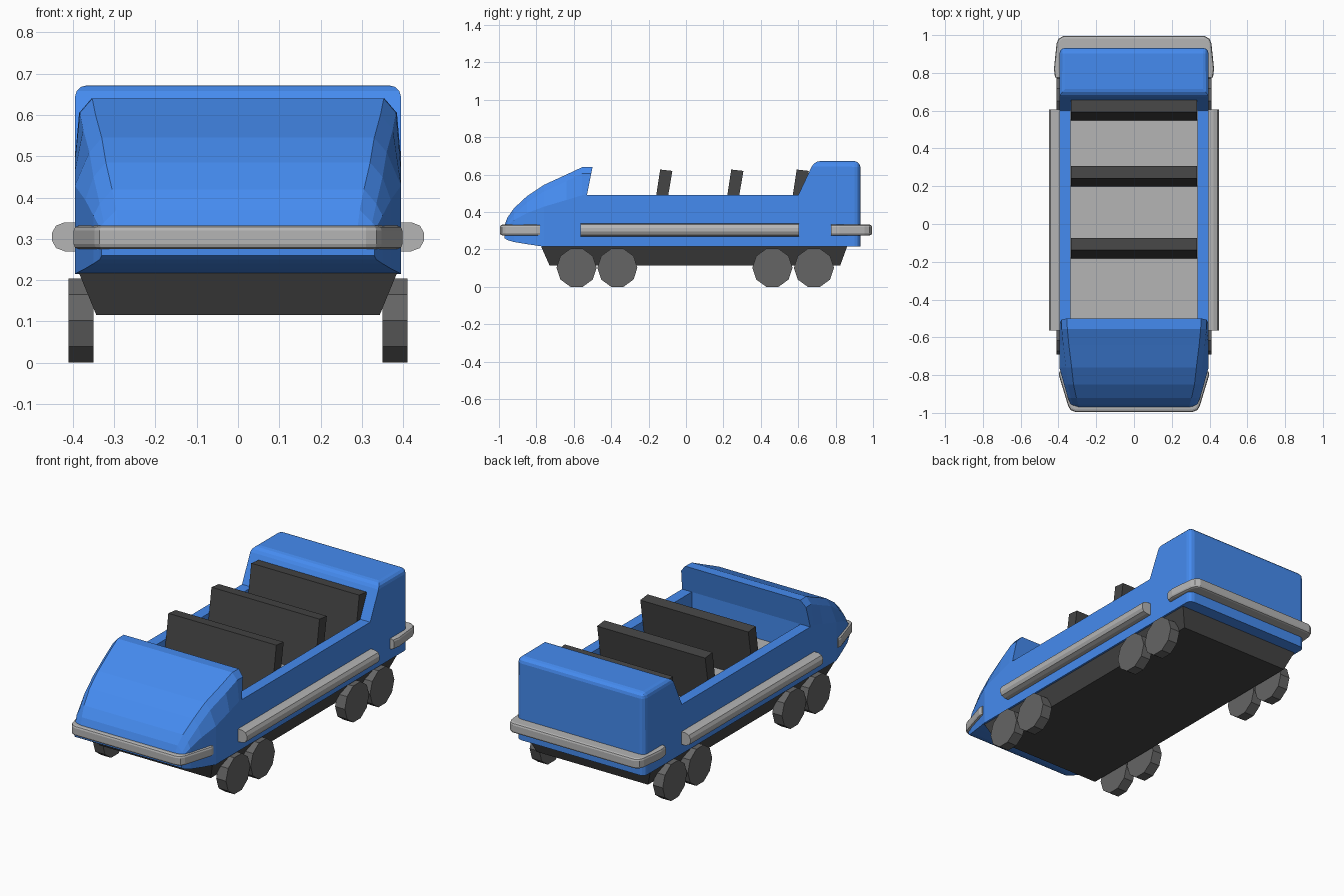
import bpy, bmesh, math
from mathutils import Matrix

if "Cube" in bpy.data.objects:
    bpy.data.objects.remove(bpy.data.objects["Cube"])


def material(name, rgb):
    m = bpy.data.materials.new(name)
    m.diffuse_color = (*rgb, 1)
    m.use_nodes = True
    m.node_tree.nodes["Principled BSDF"].inputs["Base Color"].default_value = m.diffuse_color
    return m


BLUE = material("blue_paint", (0.06, 0.26, 0.87))
DARK = material("dark_grey", (0.06, 0.06, 0.06))
WHEEL = material("wheel_grey", (0.13, 0.13, 0.13))
LIGHT = material("light_grey", (0.46, 0.46, 0.46))


def finish(name, bm, mat):
    bmesh.ops.recalc_face_normals(bm, faces=bm.faces)
    me = bpy.data.meshes.new(name)
    bm.to_mesh(me)
    bm.free()
    me.materials.append(mat)
    ob = bpy.data.objects.new(name, me)
    bpy.context.collection.objects.link(ob)
    return ob


def prism(name, pts, axis, a, b, mat, pick=None, width=0.03, segments=3):
    """Extrude a 2D outline along an axis from a to b, bevel the picked edges."""
    place = {"x": lambda p, t: (t, p[0], p[1]),
             "y": lambda p, t: (p[0], t, p[1]),
             "z": lambda p, t: (p[0], p[1], t)}[axis]
    bm = bmesh.new()
    r0 = [bm.verts.new(place(p, a)) for p in pts]
    r1 = [bm.verts.new(place(p, b)) for p in pts]
    n = len(pts)
    bm.faces.new(r0)
    bm.faces.new(r1)
    for i in range(n):
        j = (i + 1) % n
        bm.faces.new((r0[i], r0[j], r1[j], r1[i]))
    if pick:
        edges = [e for e in bm.edges if pick(e.verts[0].co, e.verts[1].co)]
        bmesh.ops.bevel(bm, geom=edges, offset=width, segments=segments,
                        profile=0.5, affect='EDGES')
    return finish(name, bm, mat)


# Nose hood: loft of half sections (y, bottom z, top z, lower and upper half width)
stations = [(-0.97, .26, .33, .33, .32), (-0.955, .25, .37, .335, .325),
            (-0.92, .24, .42, .35, .335), (-0.85, .228, .485, .37, .35),
            (-0.76, .215, .545, .395, .36), (-0.64, .215, .60, .395, .375),
            (-0.555, .215, .64, .395, .383), (-0.53, .215, .64, .395, .385)]
bm = bmesh.new()
rings = []
for k, (y, zb, zt, w, wt) in enumerate(stations):
    b = min(0.035, (zt - zb) * 0.25)
    half = [(w, zb), (w, zb + (zt - zb) * 0.647), (wt, zt - b), (wt - 0.03, zt)]
    last = k == len(stations) - 1
    slope = lambda z: max(0, z - 0.49) * 0.2 if last else 0
    right = [bm.verts.new((x, y + slope(z), z)) for x, z in half]
    left = [bm.verts.new((-x, y + slope(z), z)) for x, z in half]
    rings.append(right + left[::-1])
for r, s in zip(rings, rings[1:]):
    for i in range(8):
        j = (i + 1) % 8
        bm.faces.new((r[i], r[j], s[j], s[i]))
for r in (rings[0], rings[-1]):
    for i in range(3):
        bm.faces.new((r[i], r[i + 1], r[6 - i], r[7 - i]))
nose = finish("nose_hood", bm, BLUE)

# Rear block with rounded top and back corners
prism("rear_block", [(.60, .215), (.60, .49), (.685, .672), (.932, .672), (.932, .215)],
      "x", -0.395, 0.395, BLUE,
      lambda p, q: (p.z > .6 and q.z > .6) or
                   (p.x == q.x and p.y > .9 and q.y > .9))

# Side walls and side rails
for side, s in (("right", 1), ("left", -1)):
    prism(side + "_wall", [(s * x, z) for x, z in
          ((.335, .215), (.395, .215), (.395, .49), (.335, .49))], "y", -0.53, 0.60, BLUE)
    prism(side + "_rail", [(s * x, z) for x, z in
          ((.39, .27), (.42, .27), (.441, .278), (.45, .295),
           (.45, .315), (.441, .332), (.42, .34), (.39, .34))], "y", -0.565, 0.605, LIGHT)

# Floor
prism("floor", [(-.335, -.53), (.335, -.53), (.335, .60), (-.335, .60)],
      "z", 0.22, 0.34, LIGHT)

# Leaning seat backs
for i, y in enumerate((-0.183, 0.197, 0.547)):
    prism(f"seat_back_{i + 1}", [(y, .335), (y + .062, .335), (y + .11, .62), (y + .045, .627)],
          "x", -0.333, 0.333, DARK)

# Wrap-around bumpers, outlines given for one half
for name, half in (("front_bumper", [(.395, -.78), (.398, -.80), (.348, -.965), (.335, -.985), (.31, -.995)]),
                   ("rear_bumper", [(.418, .775), (.424, .82), (.41, .955), (.40, .98), (.375, .995)])):
    outline = half + [(-x, y) for x, y in reversed(half)]
    end = half[0][1]
    prism(name, outline, "z", 0.275, 0.332, LIGHT,
          lambda p, q: p.z == q.z and not (p.y == q.y and abs(p.y) < .8),
          width=0.012, segments=2)

# Tapered undercarriage
bm = bmesh.new()
loops = []
for z, w, y0, y1 in ((.115, .343, -.73, .825), (.217, .385, -.775, .862)):
    loops.append([bm.verts.new(c) for c in ((-w, y0, z), (w, y0, z), (w, y1, z), (-w, y1, z))])
bm.faces.new(loops[0])
bm.faces.new(loops[1])
for i in range(4):
    j = (i + 1) % 4
    bm.faces.new((loops[0][i], loops[0][j], loops[1][j], loops[1][i]))
finish("undercarriage", bm, DARK)

# Ten-sided wheels in pairs
R = 0.107
for side, s in (("right", 1), ("left", -1)):
    for i, y in enumerate((-0.585, -0.367, 0.462, 0.684)):
        circle = [(y + R * math.cos(a * math.pi / 5), .102 + R * math.sin(a * math.pi / 5))
                  for a in range(10)]
        prism(f"{side}_wheel_{i + 1}", circle, "x", s * 0.35, s * 0.41, WHEEL)
